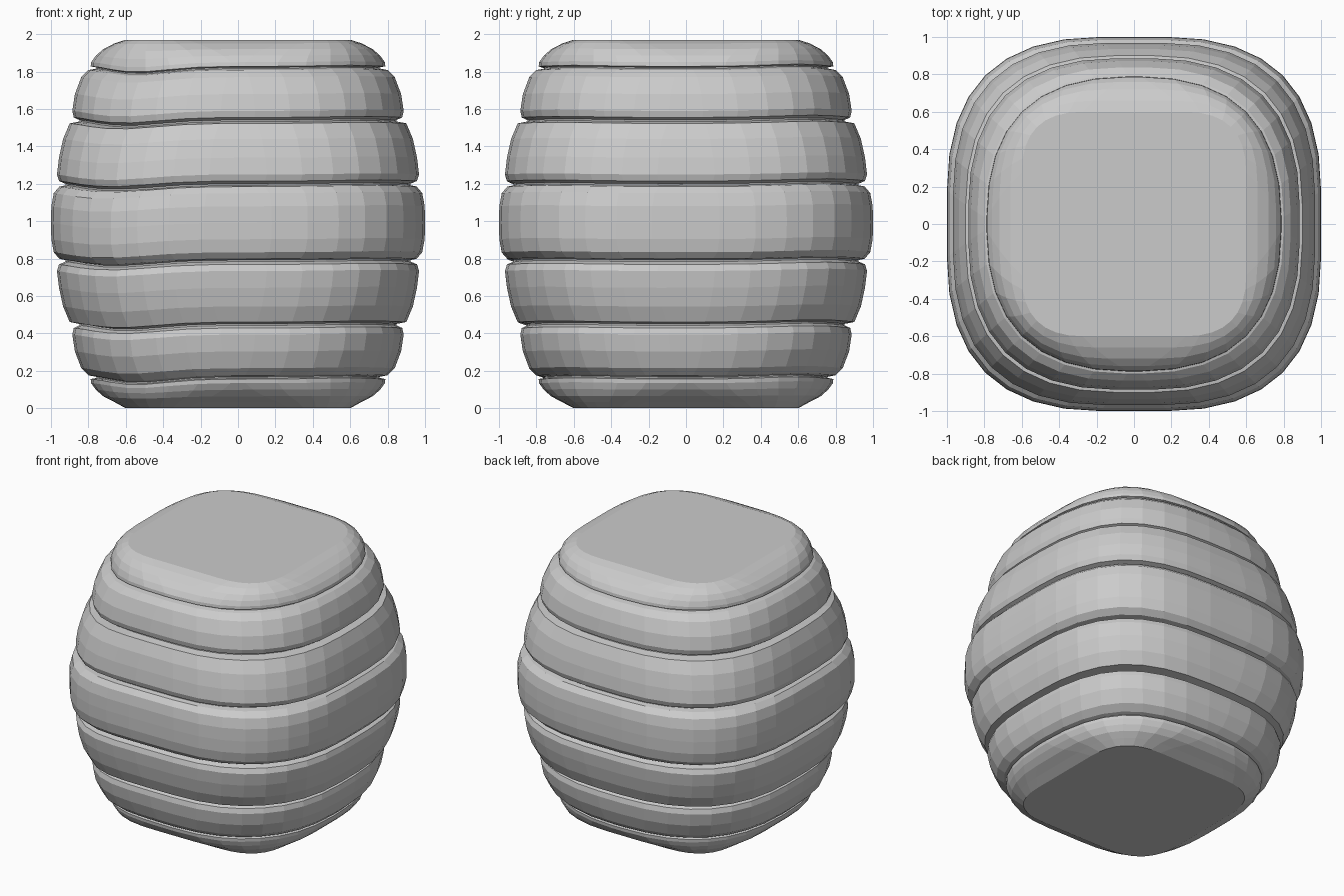
import bpy
import bmesh
from math import atan2, pi, exp, radians

cube = bpy.data.objects.get("Cube")
if cube:
    bpy.data.objects.remove(cube, do_unlink=True)

GREY = (0.6, 0.6, 0.6, 1)
grey = bpy.data.materials.new("plain_grey")
grey.use_nodes = True
grey.diffuse_color = GREY
grey.node_tree.nodes["Principled BSDF"].inputs["Base Color"].default_value = GREY

CORNER_STEPS = 8
MID = 0.992

# Upper half of the side profile (half width, height), grooves between bands
upper = [
    (1.0, 0.992), (0.998, 1.08), (0.985, 1.15), (0.955, 1.185), (0.922, 1.192),
    (0.922, 1.2), (0.957, 1.215), (0.968, 1.25), (0.957, 1.34), (0.935, 1.44),
    (0.9, 1.523), (0.848, 1.533), (0.848, 1.541), (0.878, 1.555),
    (0.886, 1.59), (0.872, 1.68), (0.838, 1.77), (0.80, 1.808),
    (0.757, 1.816), (0.757, 1.822), (0.788, 1.828), (0.785, 1.85),
    (0.76, 1.885), (0.72, 1.92), (0.66, 1.951), (0.60, 1.97),
]
lower = [(r, max(0.0, 2 * MID - z)) for r, z in upper[:0:-1]]
lower[0] = (0.60, 0.0)
profile = lower + upper


def rounded_square(half):
    """Outline of a square whose corners are soft curves, tightest on the caps."""
    if half > 0.79:
        flat = 0.04 + 0.67 * (half - 0.79)
    else:
        flat = 0.04 + 2.2 * (0.79 - half)
    corner = []
    for i in range(CORNER_STEPS + 1):
        t = i / CORNER_STEPS
        corner.append((half * (1 - t * t * (1 - flat)),
                       half * (1 - (1 - t) ** 2 * (1 - flat))))
    points = []
    for quarter in range(4):
        points += corner
        corner = [(-y, x) for x, y in corner]
    return points


def bump(angle, at, width):
    d = (angle - radians(at) + pi) % (2 * pi) - pi
    return exp(-(d / radians(width)) ** 2)


def wave(x, y, z):
    """Bands sag at one corner and lift a little at two others."""
    a = atan2(y, x)
    fade = min(1, z / 0.15, (1.97 - z) / 0.13)
    return fade * (0.012 * bump(a, 45, 20) + 0.006 * bump(a, 315, 18)
                   - 0.03 * bump(a, 230, 18))


# Banded body, swept as stacked outlines
bm = bmesh.new()
rings = []
for half, z in profile:
    rings.append([bm.verts.new((x, y, z + wave(x, y, z))) for x, y in rounded_square(half)])
for low, high in zip(rings, rings[1:]):
    n = len(low)
    for i in range(n):
        j = (i + 1) % n
        bm.faces.new((low[i], low[j], high[j], high[i]))

# Flat caps
bm.faces.new(rings[-1])
bm.faces.new(rings[0][::-1])
bmesh.ops.recalc_face_normals(bm, faces=bm.faces)

mesh = bpy.data.meshes.new("banded_body")
bm.to_mesh(mesh)
bm.free()
mesh.materials.append(grey)
body = bpy.data.objects.new("banded_body", mesh)
bpy.context.collection.objects.link(body)
